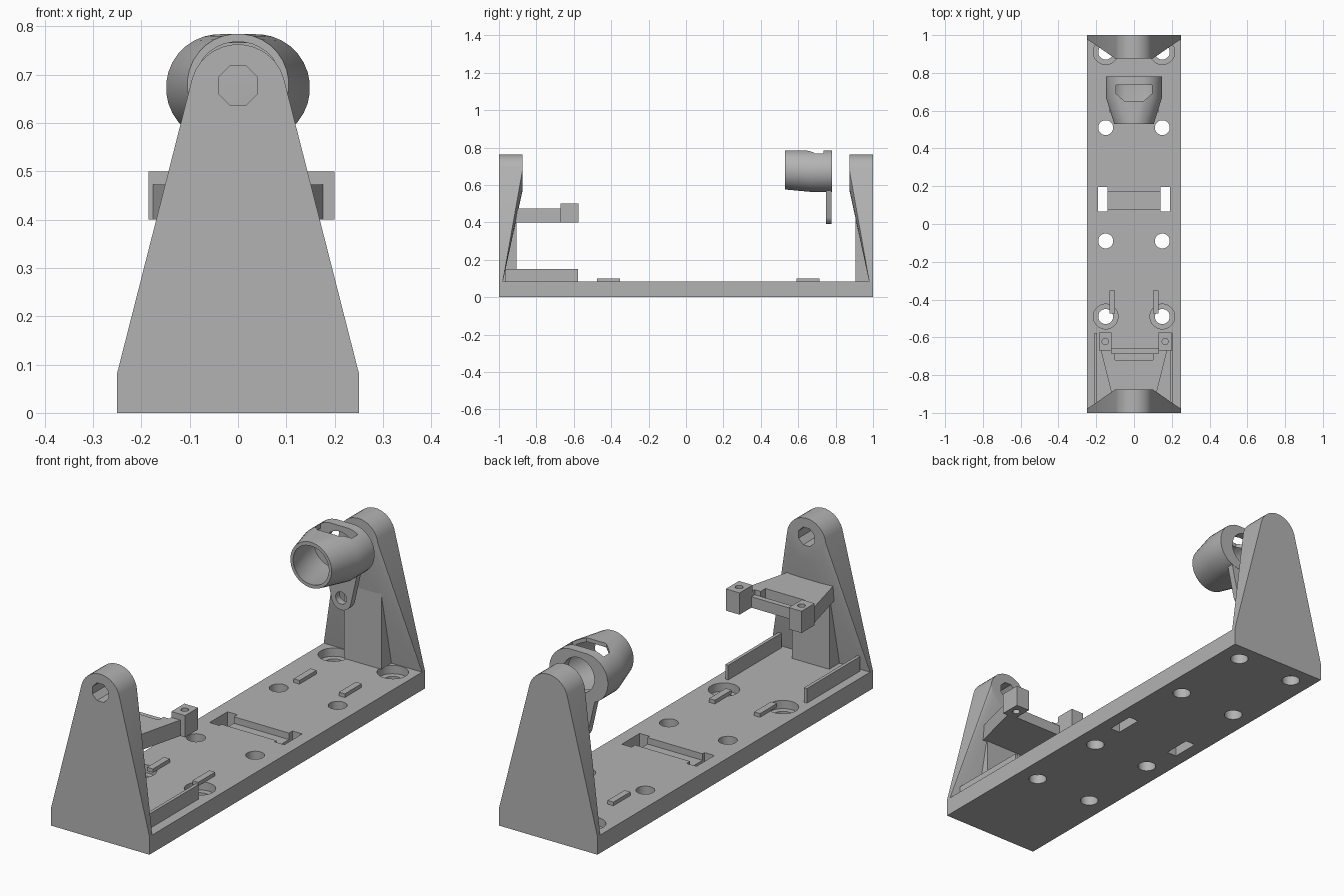
import bpy, bmesh, math
from mathutils import Vector

cube = bpy.data.objects.get("Cube")
if cube:
    bpy.data.objects.remove(cube, do_unlink=True)

grey = bpy.data.materials.new("plain_grey")
grey.use_nodes = True
grey.diffuse_color = (0.45, 0.45, 0.45, 1)
grey.node_tree.nodes["Principled BSDF"].inputs["Base Color"].default_value = (0.45, 0.45, 0.45, 1)


def finish(name, bm):
    bmesh.ops.recalc_face_normals(bm, faces=bm.faces)
    mesh = bpy.data.meshes.new(name)
    bm.to_mesh(mesh)
    bm.free()
    mesh.materials.append(grey)
    ob = bpy.data.objects.new(name, mesh)
    bpy.context.collection.objects.link(ob)
    return ob


def hull(name, points):
    """Solid convex part around a set of points."""
    bm = bmesh.new()
    for p in points:
        bm.verts.new(p)
    res = bmesh.ops.convex_hull(bm, input=bm.verts)
    loose = [v for v in set(res["geom_interior"]) if isinstance(v, bmesh.types.BMVert)]
    bmesh.ops.delete(bm, geom=loose, context='VERTS')
    bmesh.ops.dissolve_limit(bm, angle_limit=0.01, verts=bm.verts, edges=bm.edges)
    return finish(name, bm)


def corners(x0, x1, y0, y1, z0, z1):
    return [(x, y, z) for x in (x0, x1) for y in (y0, y1) for z in (z0, z1)]


def box(name, *ext):
    return hull(name, corners(*ext))


def ring_y(y, z, r, off=0, n=32):
    """Circle or stretched circle facing along y."""
    pts = []
    for i in range(n):
        a = (i + 0.5) * math.tau / n
        c = math.cos(a)
        pts.append(Vector((r * c + math.copysign(off, c), y, z + r * math.sin(a))))
    return pts


def rod_z(name, x, y, r, z0, z1, n=16):
    return hull(name, [(p.x + x, p.z + y, z) for z in (z0, z1) for p in ring_y(0, 0, r, 0, n)])


def loft(name, rings):
    bm = bmesh.new()
    loops = [[bm.verts.new(p) for p in r] for r in rings]
    n = len(loops[0])
    for a, b in zip(loops, loops[1:]):
        for i in range(n):
            bm.faces.new((a[i], a[(i + 1) % n], b[(i + 1) % n], b[i]))
    bm.faces.new(loops[0])
    bm.faces.new(loops[-1])
    return finish(name, bm)


def select(ob):
    bpy.ops.object.select_all(action='DESELECT')
    ob.select_set(True)
    bpy.context.view_layer.objects.active = ob


def cut(ob, cutters):
    select(ob)
    for c in cutters:
        mod = ob.modifiers.new("cut", 'BOOLEAN')
        mod.operation = 'DIFFERENCE'
        mod.solver = 'EXACT'
        mod.object = c
        bpy.ops.object.modifier_apply(modifier=mod.name)
        bpy.data.objects.remove(c, do_unlink=True)


def smooth(ob):
    select(ob)
    bpy.ops.object.shade_smooth_by_angle(angle=math.radians(30))


TOP = 0.083

# Base plate with screw holes, counterbores, slots and a strap channel
base = box("base_plate", -0.25, 0.25, -1, 1, 0, TOP)
cutters = []
for x in (-0.15, 0.15):
    for y in (0.91, 0.51, -0.09, -0.49):
        cutters.append(rod_z("cutter", x, y, 0.04, -0.1, 0.2))
    for y in (0.91, -0.49):
        cutters.append(rod_z("cutter", x, y, 0.066, 0.045, 0.2, 24))
for s in (-1, 1):
    cutters.append(box("cutter", s * 0.14, s * 0.19, 0.065, 0.195, -0.1, 0.2))
cutters.append(box("cutter", -0.145, 0.145, 0.08, 0.17, 0.053, 0.2))
cut(base, cutters)
smooth(base)

# Two end uprights: rounded top, thin wide foot, central rib
for s, label in ((-1, "front"), (1, "rear")):
    pts = corners(-0.25, 0.25, s, s * 0.98, TOP - 0.003, TOP)
    pts += ring_y(s, 0.664, 0.099) + ring_y(s * 0.875, 0.664, 0.099)
    upright = hull(label + "_upright", pts)
    rib = box(label + "_rib", -0.095, 0.095, s * 0.905, s * 0.99, TOP, 0.48)
    if s < 0:
        cut(upright, [hull("cutter", ring_y(-1.1, 0.678, 0.044, 0, 8) + ring_y(-0.8, 0.678, 0.044, 0, 8))])
    smooth(upright)

# Bracket arm on the front upright, flaring out to two drilled blocks
arm = hull("bracket_arm", [(s * w, y, z) for s in (-1, 1) for z in (0.4, 0.473)
                           for w, y in ((0.11, -0.93), (0.178, -0.66))])
cut(arm, [box("cutter", -0.1, 0.1, -0.72, -0.685, 0.425, 0.6),
          box("cutter", -0.12, 0.13, -0.685, -0.6, 0.45, 0.6)])
for label, x0, x1 in (("right", -0.185, -0.12), ("left", 0.13, 0.2)):
    block = box(label + "_bracket_block", x0, x1, -0.67, -0.575, 0.4, 0.5)
    cut(block, [rod_z("cutter", (x0 + x1) / 2, -0.622, 0.017, 0.3, 0.6, 12)])
    smooth(block)

# Thin guide rails beside the front rib
for label, x0 in (("right", -0.21), ("left", 0.19)):
    box(label + "_guide_rail", x0, x0 + 0.015, -0.965, -0.578, TOP, 0.15)

# Small locating tabs on the base
for s, label in ((-1, "right"), (1, "left")):
    for end, y0 in (("front", -0.475), ("rear", 0.59)):
        box(end + "_" + label + "_tab", s * 0.1, s * 0.13, y0, y0 + 0.123, TOP, 0.1)

# Hollow socket: round mouth blending to a wide back, with a top window
socket = loft("socket", [ring_y(0.53, 0.68, 0.105), ring_y(0.67, 0.673, 0.111, 0.038),
                         ring_y(0.78, 0.673, 0.111, 0.038)])
cavity = loft("cutter", [ring_y(0.52, 0.68, 0.088), ring_y(0.67, 0.673, 0.093, 0.038),
                         ring_y(0.738, 0.673, 0.093, 0.038)])
back_hole = hull("cutter", ring_y(0.7, 0.675, 0.08) + ring_y(0.9, 0.675, 0.08))
window = hull("cutter", [(s * w, y, z) for s in (-1, 1) for z in (0.74, 0.9)
                         for w, y in ((0.095, 0.735), (0.095, 0.69), (0.05, 0.65))])
cut(socket, [cavity, back_hole, window])
smooth(socket)

# Lug hanging from the back of the socket
lug = hull("socket_lug", ring_y(0.749, 0.665, 0.1) + ring_y(0.779, 0.665, 0.1)
           + ring_y(0.749, 0.44, 0.05) + ring_y(0.779, 0.44, 0.05))
cut(lug, [hull("cutter", ring_y(0.7, z, r) + ring_y(0.9, z, r)) for z, r in ((0.675, 0.08), (0.445, 0.028))])
smooth(lug)
